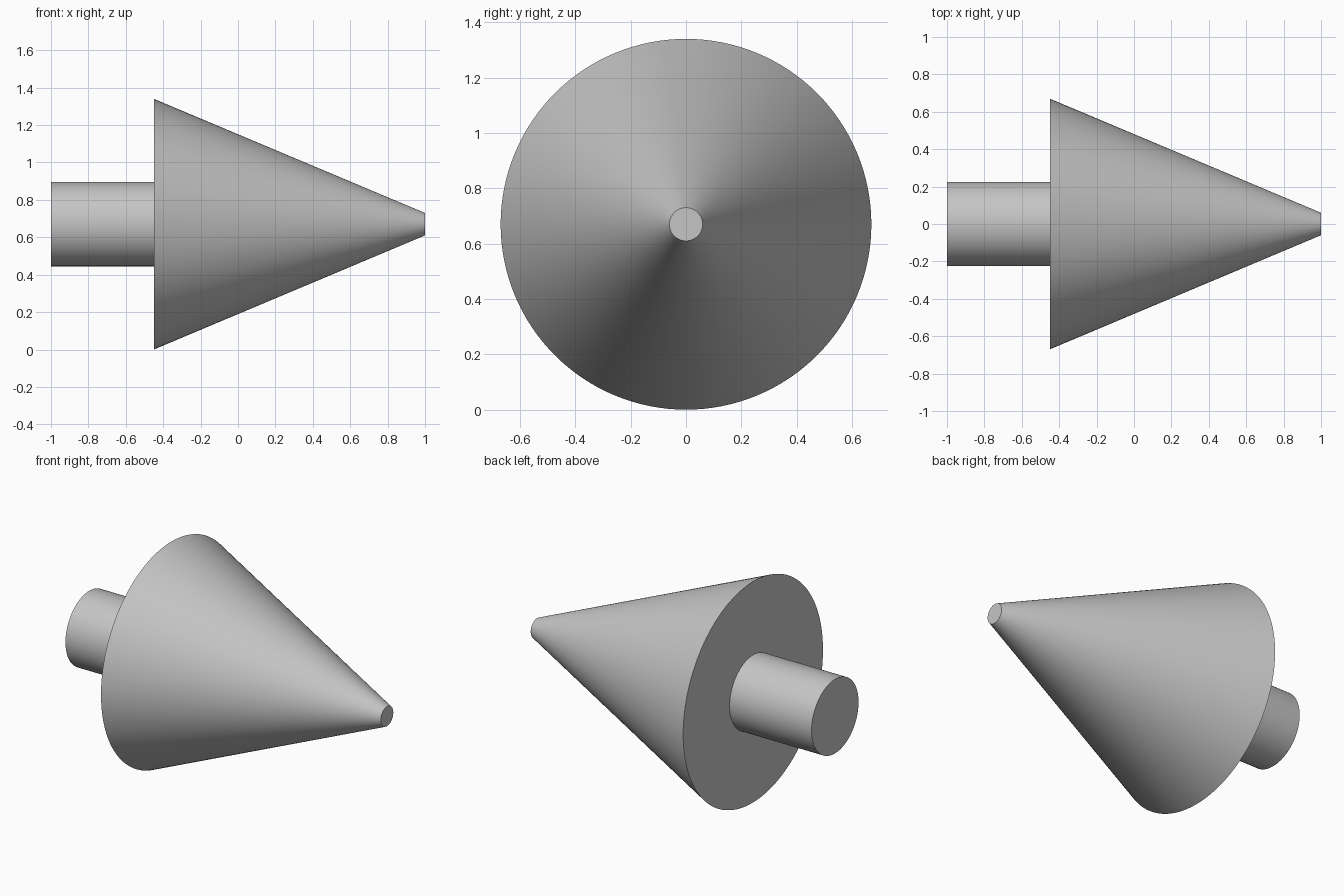
import bpy
import math

cube = bpy.data.objects.get("Cube")
if cube:
    bpy.data.objects.remove(cube, do_unlink=True)

# Plain grey finish
grey = bpy.data.materials.new("plain_grey")
grey.use_nodes = True
colour = (0.56, 0.56, 0.56, 1)
grey.diffuse_color = colour
grey.node_tree.nodes["Principled BSDF"].inputs["Base Color"].default_value = colour

AXIS_Z = 0.67
SHOULDER_X = -0.45


def turned_part(name, x_start, x_end, r_start, r_end):
    """Capped round part lying along the x axis."""
    bpy.ops.mesh.primitive_cone_add(
        vertices=128, radius1=r_start, radius2=r_end, depth=x_end - x_start,
        location=((x_start + x_end) / 2, 0, AXIS_Z),
        rotation=(0, math.pi / 2, 0))
    part = bpy.context.object
    part.name = name
    part.data.materials.append(grey)
    bpy.ops.object.shade_smooth_by_angle(angle=math.radians(30))
    return part


# Blunt-tipped cone
turned_part("cone_head", SHOULDER_X, 1.0, 0.67, 0.06)
# Round shaft behind the cone
turned_part("shaft", -1.0, SHOULDER_X, 0.225, 0.225)
